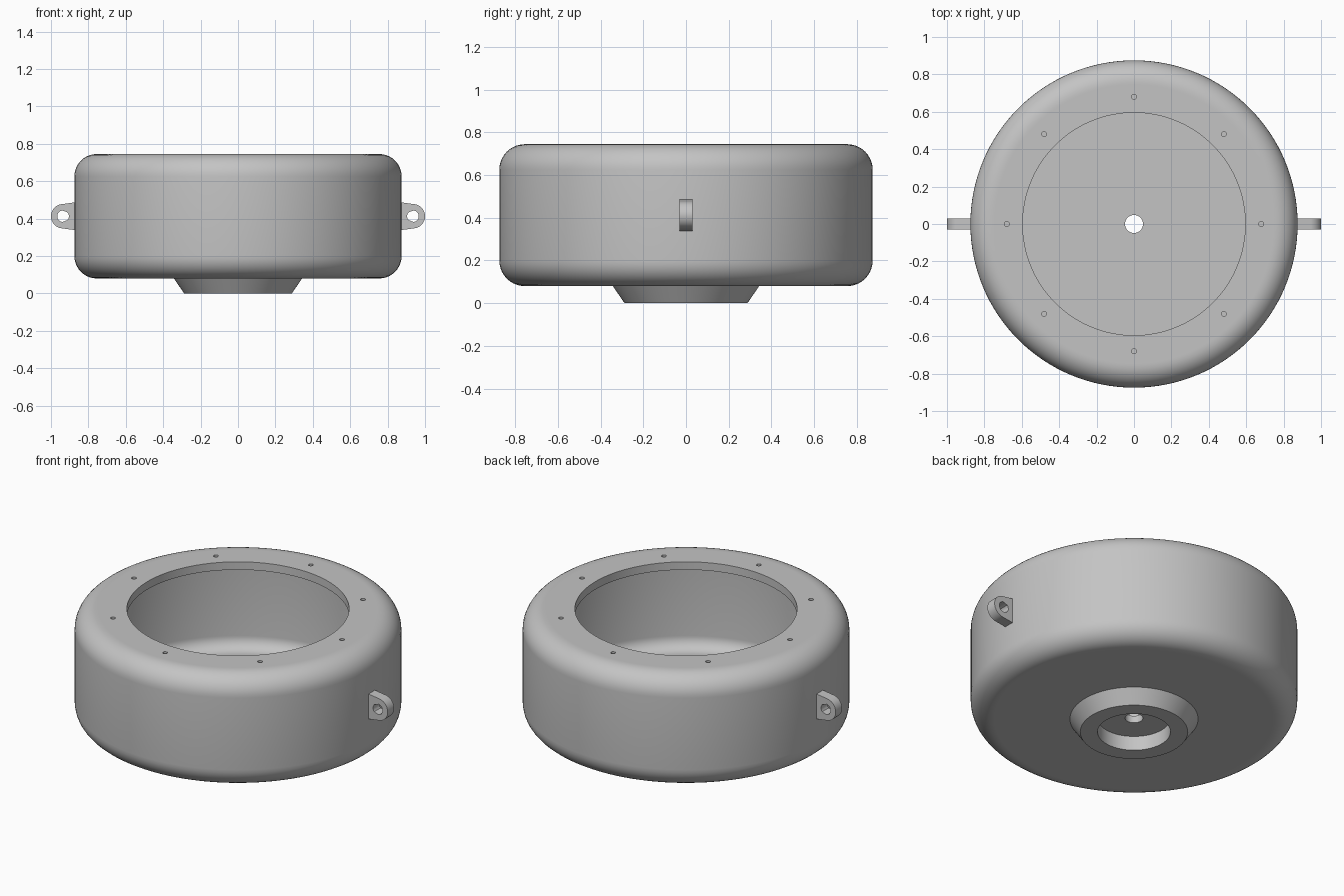
import bpy, bmesh
from math import sin, cos, pi, radians, asin, atan2
from mathutils import Matrix, Vector

cube = bpy.data.objects.get("Cube")
if cube:
    bpy.data.objects.remove(cube)

grey = bpy.data.materials.new("light grey")
grey.use_nodes = True
COLOUR = (0.55, 0.55, 0.55, 1)
grey.diffuse_color = COLOUR
grey.node_tree.nodes["Principled BSDF"].inputs["Base Color"].default_value = COLOUR

BOTTOM, TOP, OUTER = 0.08, 0.745, 0.875
WALL, FILLET = 0.047, 0.12
MID = (BOTTOM + TOP) / 2


def finish(name, bm):
    bmesh.ops.recalc_face_normals(bm, faces=bm.faces)
    mesh = bpy.data.meshes.new(name)
    bm.to_mesh(mesh)
    bm.free()
    mesh.materials.append(grey)
    obj = bpy.data.objects.new(name, mesh)
    bpy.context.collection.objects.link(obj)
    return obj


def smooth(obj):
    bpy.ops.object.select_all(action='DESELECT')
    obj.select_set(True)
    bpy.context.view_layer.objects.active = obj
    bpy.ops.object.shade_smooth_by_angle(angle=radians(30))


def arc(cx, cz, r, start, end, steps=10):
    """Points on a circular arc, angles in degrees."""
    angles = [radians(start + (end - start) * i / steps) for i in range(steps + 1)]
    return [(cx + r * cos(a), cz + r * sin(a)) for a in angles]


def lathe(name, profile, segments=128):
    """Revolve a closed (radius, height) profile about the z axis."""
    bm = bmesh.new()
    rings = []
    for i in range(segments):
        a = 2 * pi * i / segments
        rings.append([bm.verts.new((r * cos(a), r * sin(a), z)) for r, z in profile])
    n = len(profile)
    for i in range(segments):
        p, q = rings[i], rings[(i + 1) % segments]
        for j in range(n):
            k = (j + 1) % n
            bm.faces.new((p[j], q[j], q[k], p[k]))
    return finish(name, bm)


# Hollow rounded drum with lipped opening, foot cone, recess and centre hole
c = OUTER - FILLET
inner = FILLET - WALL
hole, recess = 0.048, 0.195
profile = [(hole, 0.085), (recess, 0.085), (recess, 0), (0.288, 0), (0.343, BOTTOM), (c - 0.01, BOTTOM)]
profile += arc(c, BOTTOM + FILLET, FILLET, -90, 0)
profile += arc(c, TOP - FILLET, FILLET, 0, 90)
profile += [(c - 0.01, TOP), (0.595, TOP), (0.595, TOP - WALL), (c - 0.01, TOP - WALL)]
profile += arc(c, TOP - FILLET, inner, 90, 0)
profile += arc(c, BOTTOM + FILLET, inner, 0, -90)
profile += [(c - 0.01, BOTTOM + WALL), (hole, BOTTOM + WALL)]
drum = lathe("drum_housing", profile)

# Eight screw holes through the top lip
bm = bmesh.new()
for i in range(8):
    a = i * pi / 4
    bmesh.ops.create_cone(bm, cap_ends=True, segments=20, radius1=0.013, radius2=0.013, depth=0.12,
                          matrix=Matrix.Translation((0.68 * cos(a), 0.68 * sin(a), TOP - WALL / 2)))
cutter = finish("screw_hole_cutter", bm)
cutter.hide_render = True
cut = drum.modifiers.new("screw_holes", 'BOOLEAN')
cut.object = cutter
cut.solver = 'EXACT'
bpy.context.view_layer.objects.active = drum
bpy.ops.object.modifier_apply(modifier=cut.name)
bpy.data.objects.remove(cutter)
smooth(drum)


def ear(name, side):
    """Tapered rounded lug with a round eye, pierced front to back."""
    cx, r, eye, half, root, steps = 0.935, 0.065, 0.031, 0.03, 0.85, 48
    bm = bmesh.new()
    loops = []
    # Tangent from the root corner to the rounded tip
    corner = Vector((root - cx, 0.077))
    tangent = atan2(corner.y, corner.x) - (pi / 2 - asin(r / corner.length))
    outline = [tuple(corner)] + [(r * cos(a), r * sin(a)) for a in
               [tangent * (1 - 2 * i / steps) for i in range(steps + 1)]] + [(corner.x, -corner.y)]
    # The eye points follow the outline, so each step makes one quad
    ring = []
    for x, z in outline:
        a = atan2(z, x)
        ring.append((eye * cos(a), eye * sin(a)))
    outline += [(corner.x, corner.y * t) for t in (-0.6, -0.2, 0.2, 0.6)]
    for x, z in outline[len(ring):]:
        a = atan2(z, x)
        ring.append((eye * cos(a), eye * sin(a)))
    for points in (outline, ring):
        for y in (-half, half):
            loops.append([bm.verts.new((side * (cx + x), y, MID + z)) for x, z in points])
    out_f, out_b, in_f, in_b = loops
    n = len(outline)
    for i in range(n):
        k = (i + 1) % n
        for p, q in ((out_f, out_b), (out_b, in_b), (in_b, in_f), (in_f, out_f)):
            bm.faces.new((p[i], p[k], q[k], q[i]))
    smooth(finish(name, bm))


ear("left_ear", 1)
ear("right_ear", -1)
